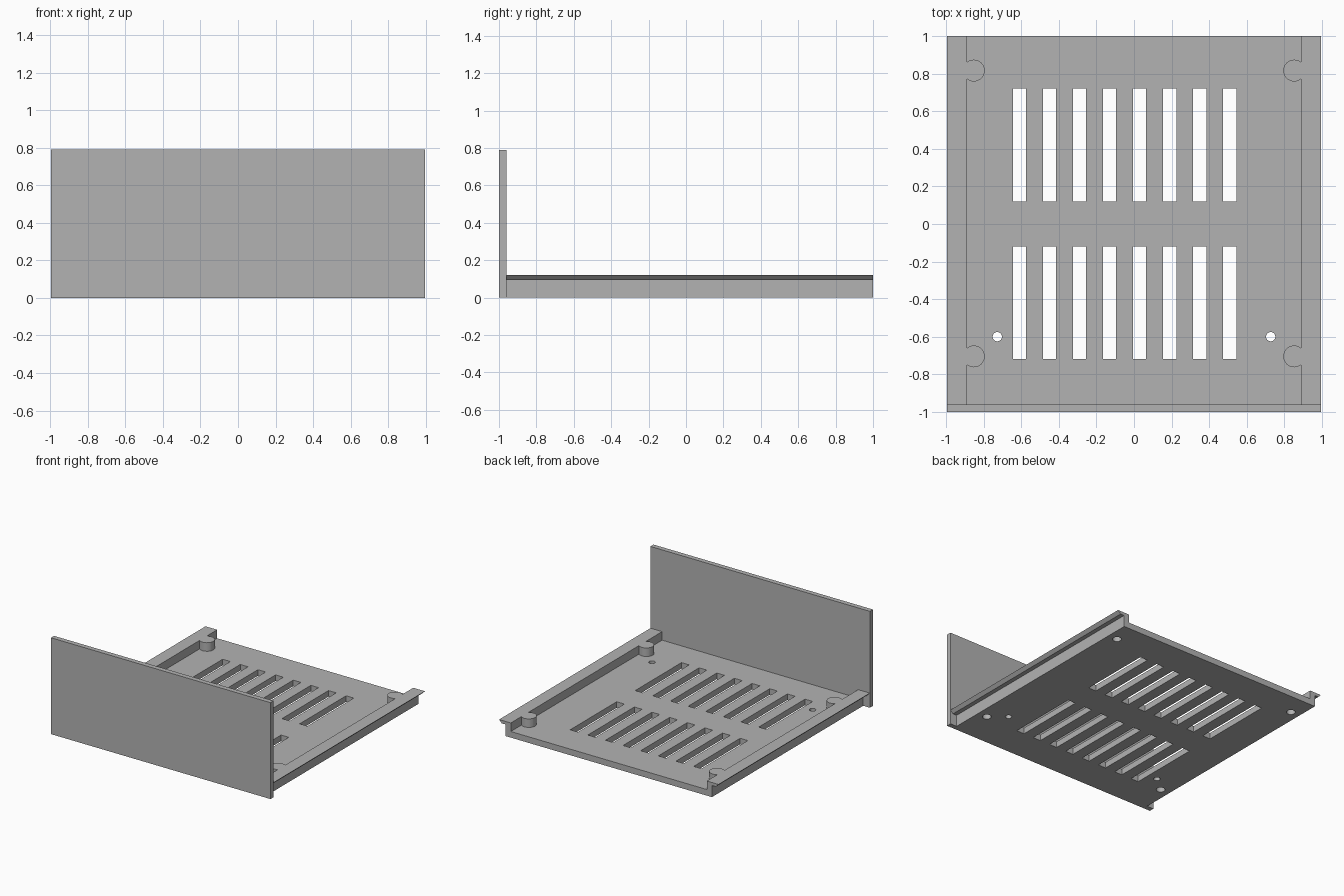
import bpy, bmesh
from mathutils import Matrix, Vector

cube = bpy.data.objects.get("Cube")
if cube:
    bpy.data.objects.remove(cube, do_unlink=True)

grey = bpy.data.materials.new("plain grey")
grey.use_nodes = True
COLOR = (0.45, 0.45, 0.45, 1)
grey.diffuse_color = COLOR
grey.node_tree.nodes["Principled BSDF"].inputs["Base Color"].default_value = COLOR

FLOOR, RAIL = 0.05, 0.12       # top heights of floor and rails
BACK, FRONT = 1.0, -0.96       # ends of the tray behind the panel
POSTS = [(x, y) for x in (-0.853, 0.853) for y in (0.817, -0.705)]


def add_box(bm, x, y, z):
    lo, hi = Vector((x[0], y[0], z[0])), Vector((x[1], y[1], z[1]))
    matrix = Matrix.Translation((lo + hi) / 2) @ Matrix.Diagonal((*(hi - lo), 1))
    bmesh.ops.create_cube(bm, size=1, matrix=matrix)


def add_cylinder(bm, x, y, radius, z0, z1, sides):
    bmesh.ops.create_cone(bm, cap_ends=True, segments=sides, radius1=radius,
                          radius2=radius, depth=z1 - z0,
                          matrix=Matrix.Translation((x, y, (z0 + z1) / 2)))


def make_object(name, bm):
    bmesh.ops.recalc_face_normals(bm, faces=bm.faces[:])
    mesh = bpy.data.meshes.new(name)
    bm.to_mesh(mesh)
    bm.free()
    mesh.materials.append(grey)
    obj = bpy.data.objects.new(name, mesh)
    bpy.context.collection.objects.link(obj)
    return obj


def combine(target, tool, operation):
    """Apply a boolean to target and discard the tool."""
    tool.hide_render = True
    mod = target.modifiers.new("combine", 'BOOLEAN')
    mod.operation, mod.object, mod.solver = operation, tool, 'EXACT'
    bpy.context.view_layer.update()
    graph = bpy.context.evaluated_depsgraph_get()
    mesh = bpy.data.meshes.new_from_object(target.evaluated_get(graph))
    target.modifiers.clear()
    target.data = mesh
    bpy.data.objects.remove(tool, do_unlink=True)


# Front panel
bm = bmesh.new()
add_box(bm, (-0.995, 0.995), (-1, FRONT), (0, 0.79))
make_object("front_panel", bm)

# Tray floor
bm = bmesh.new()
add_box(bm, (-0.935, 0.935), (FRONT, BACK), (0, FLOOR))
tray = make_object("tray", bm)

# Side rails with an undercut, pointed outer lip
profile = [(0.889, 0), (0.935, 0), (0.935, 0.095), (0.97, 0.095),
           (0.995, RAIL), (0.889, RAIL)]
for side in (-1, 1):
    bm = bmesh.new()
    face = bm.faces.new([bm.verts.new((side * x, FRONT, z)) for x, z in profile])
    out = bmesh.ops.extrude_face_region(bm, geom=[face])
    verts = [v for v in out["geom"] if isinstance(v, bmesh.types.BMVert)]
    bmesh.ops.translate(bm, verts=verts, vec=(0, BACK - FRONT, 0))
    combine(tray, make_object("rail", bm), 'UNION')

# Round screw posts merged into the rails
bm = bmesh.new()
for x, y in POSTS:
    add_cylinder(bm, x, y, 0.058, 0, RAIL, 32)
combine(tray, make_object("posts", bm), 'UNION')

# Vent slots, two small through holes and blind screw holes from below
bm = bmesh.new()
for i in range(8):
    x = -0.645 + 0.16 * i
    for y in ((0.12, 0.722), (-0.72, -0.12)):
        add_box(bm, (x, x + 0.07), y, (-0.1, 0.2))
for x in (-0.728, 0.728):
    add_cylinder(bm, x, -0.6, 0.025, -0.1, 0.2, 16)
for x, y in POSTS:
    add_cylinder(bm, x, y, 0.034, -0.1, 0.09, 16)
combine(tray, make_object("cutters", bm), 'DIFFERENCE')
tray.data.name = "tray"
